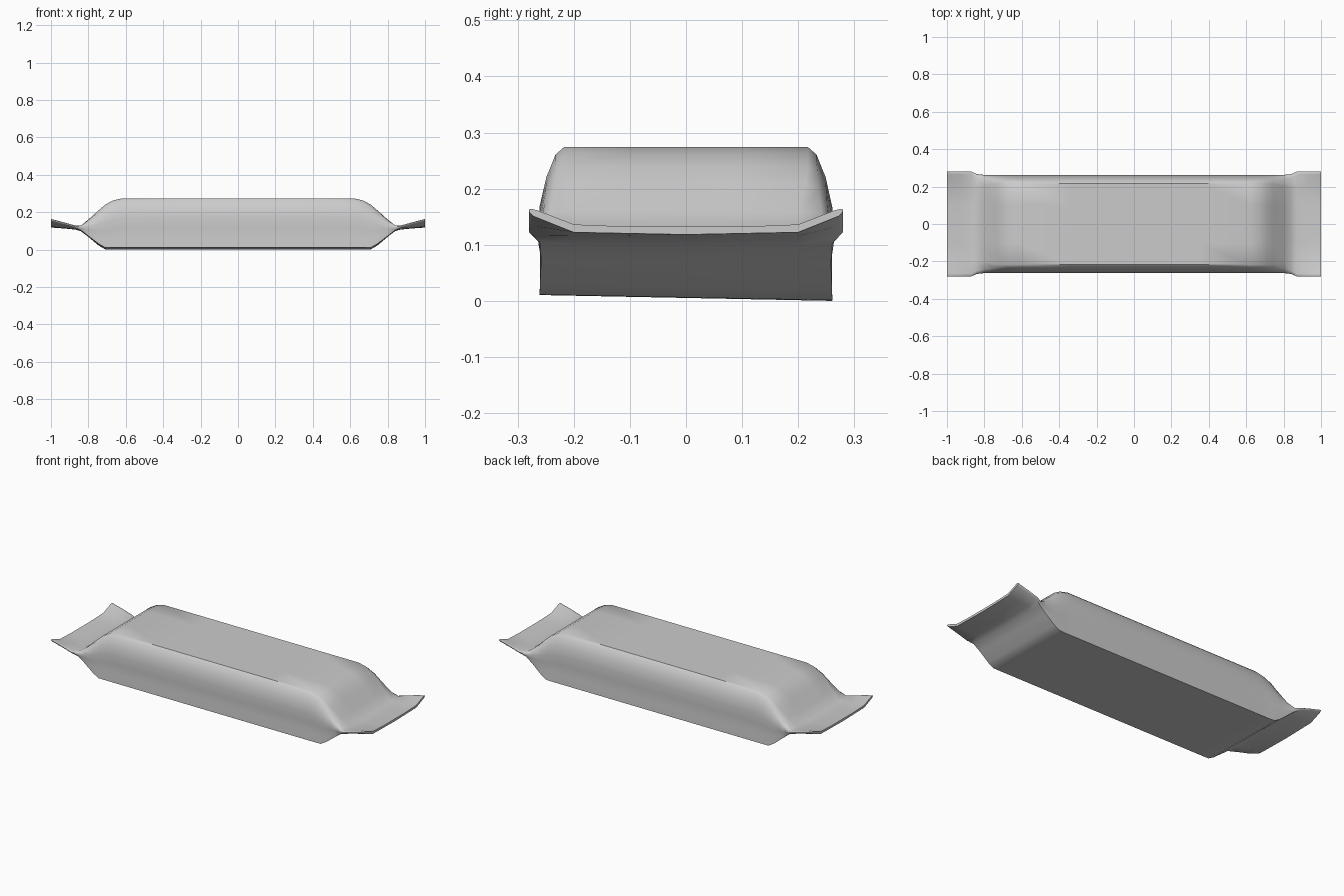
import bpy, bmesh, math

if "Cube" in bpy.data.objects:
    bpy.data.objects.remove(bpy.data.objects["Cube"])

# Half cross-section, bottom centre to top centre:
# (share of width, height from bottom 0 to top 1), separate shape for the full body
BODY = [(0.0, 0.0), (0.17, 0.0), (0.255, 0.0), (0.253, 0.2), (0.25, 0.4),
        (0.256, 0.6), (0.244, 0.8), (0.228, 0.95), (0.213, 1.0), (0.1, 1.0), (0.0, 1.0)]
# Flattened seal section, with the same number of points
SEAL = [(0.0, 0.0), (0.2, 0.0), (0.272, 0.0), (0.277, 0.2), (0.28, 0.4),
        (0.28, 0.6), (0.277, 0.8), (0.265, 0.95), (0.2, 1.0), (0.1, 1.0), (0.0, 1.0)]

# Stations from the middle outward: x, bottom z, top z, blend to seal, corner lift, y scale
STATIONS = [
    (0.00, 0.005, 0.274, 0.0, 0.0, 1.02),
    (0.35, 0.005, 0.274, 0.0, 0.0, 1.02),
    (0.62, 0.005, 0.274, 0.0, 0.0, 1.02),
    (0.67, 0.005, 0.262, 0.0, 0.0, 1.02),
    (0.71, 0.006, 0.240, 0.05, 0.0, 1.02),
    (0.745, 0.026, 0.210, 0.15, 0.0, 1.01),
    (0.80, 0.070, 0.160, 0.5, 0.0, 0.98),
    (0.84, 0.099, 0.127, 0.8, 0.004, 0.97),
    (0.87, 0.107, 0.121, 1.0, 0.010, 1.0),
    (0.93, 0.113, 0.127, 1.0, 0.022, 1.0),
    (1.00, 0.118, 0.132, 1.0, 0.036, 1.0),
]


def ring(x, zb, zt, blend, lift, scale):
    half = []
    for (by, bh), (sy, sh) in zip(BODY, SEAL):
        y = (by + (sy - by) * blend) * scale
        z = zb + (zt - zb) * bh
        z += lift * max(0.0, (y - 0.19) / 0.09)
        half.append((y, z))
    full = half + [(-y, z) for y, z in reversed(half[1:-1])]
    # the underside leans very slightly towards the back
    tilt = 0.02 * (1 - blend)
    return [(x, y, z - tilt * y * max(0.0, 1 - (z - zb) / 0.2)) for y, z in full]


# Wrapper: one closed skin lofted through all stations
bm = bmesh.new()
stations = [(-s[0],) + s[1:] for s in reversed(STATIONS[1:])] + STATIONS
rings = [[bm.verts.new(p) for p in ring(*s)] for s in stations]
n = len(rings[0])
for a, b in zip(rings, rings[1:]):
    for i in range(n):
        j = (i + 1) % n
        bm.faces.new((a[i], b[i], b[j], a[j]))
bm.faces.new(rings[0])
bm.faces.new(rings[-1][::-1])
bmesh.ops.recalc_face_normals(bm, faces=bm.faces)
low = min(v.co.z for v in bm.verts)
for v in bm.verts:
    v.co.z -= low

mesh = bpy.data.meshes.new("bar_wrapper")
bm.to_mesh(mesh)
bm.free()
wrapper = bpy.data.objects.new("bar_wrapper", mesh)
bpy.context.collection.objects.link(wrapper)
bpy.context.view_layer.objects.active = wrapper
wrapper.select_set(True)
bpy.ops.object.shade_smooth_by_angle(angle=math.radians(40))
